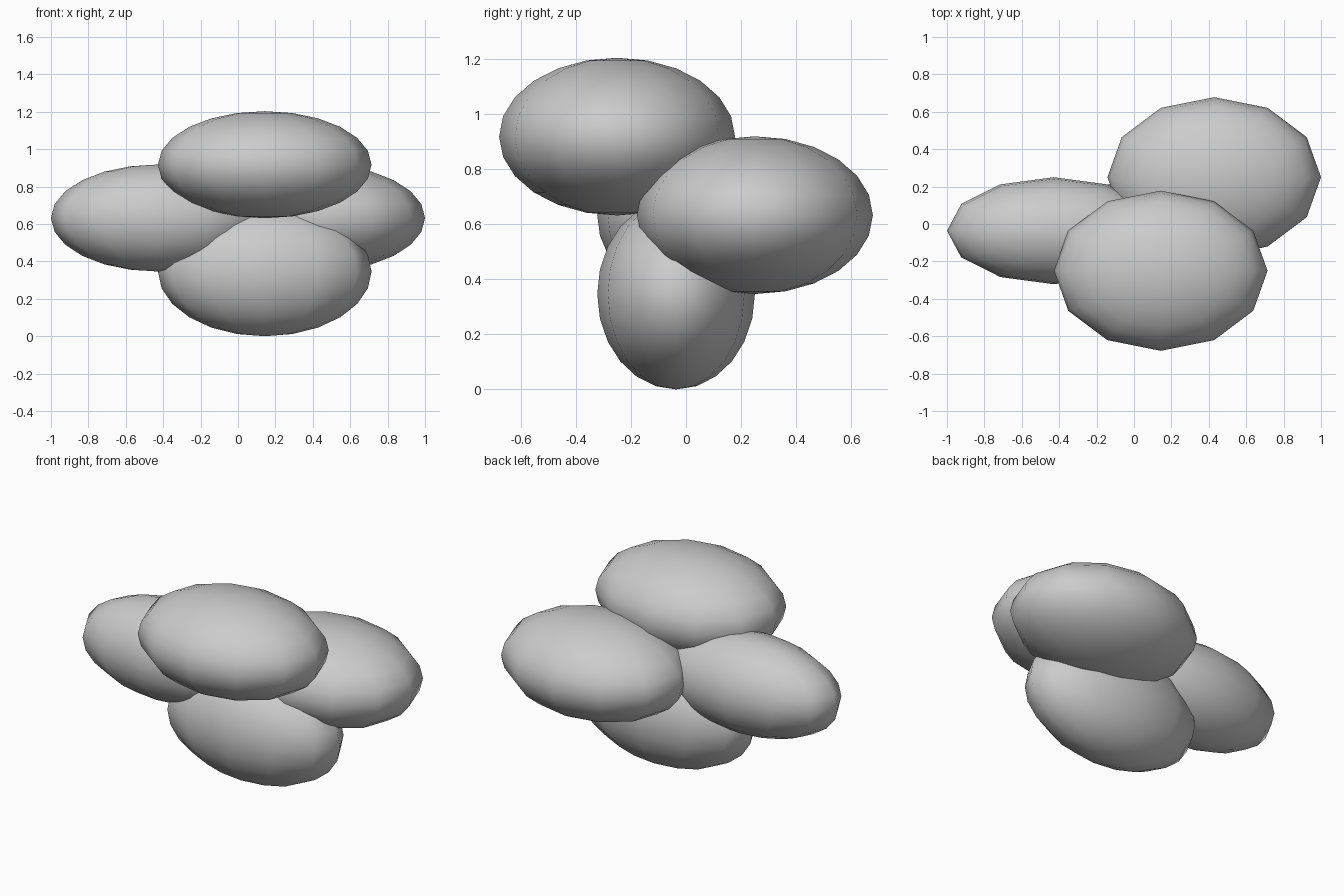
import bpy

if "Cube" in bpy.data.objects:
    bpy.data.objects.remove(bpy.data.objects["Cube"])


def pebble(name, centre, radii):
    """Smooth low-count ellipsoid with its poles on z."""
    bpy.ops.mesh.primitive_uv_sphere_add(segments=12, ring_count=12, radius=1, location=centre)
    ob = bpy.context.object
    ob.name = name
    ob.scale = radii
    bpy.ops.object.transform_apply(location=False, rotation=False, scale=True)
    bpy.ops.object.shade_smooth()
    return ob


# four overlapping stones in a pile
pebble("bottom_stone", (0.143, -0.036, 0.346), (0.571, 0.286, 0.346))
pebble("left_stone", (-0.429, -0.036, 0.632), (0.571, 0.286, 0.286))
pebble("right_stone", (0.429, 0.25, 0.632), (0.571, 0.428, 0.286))
pebble("top_stone", (0.143, -0.25, 0.917), (0.571, 0.428, 0.286))
